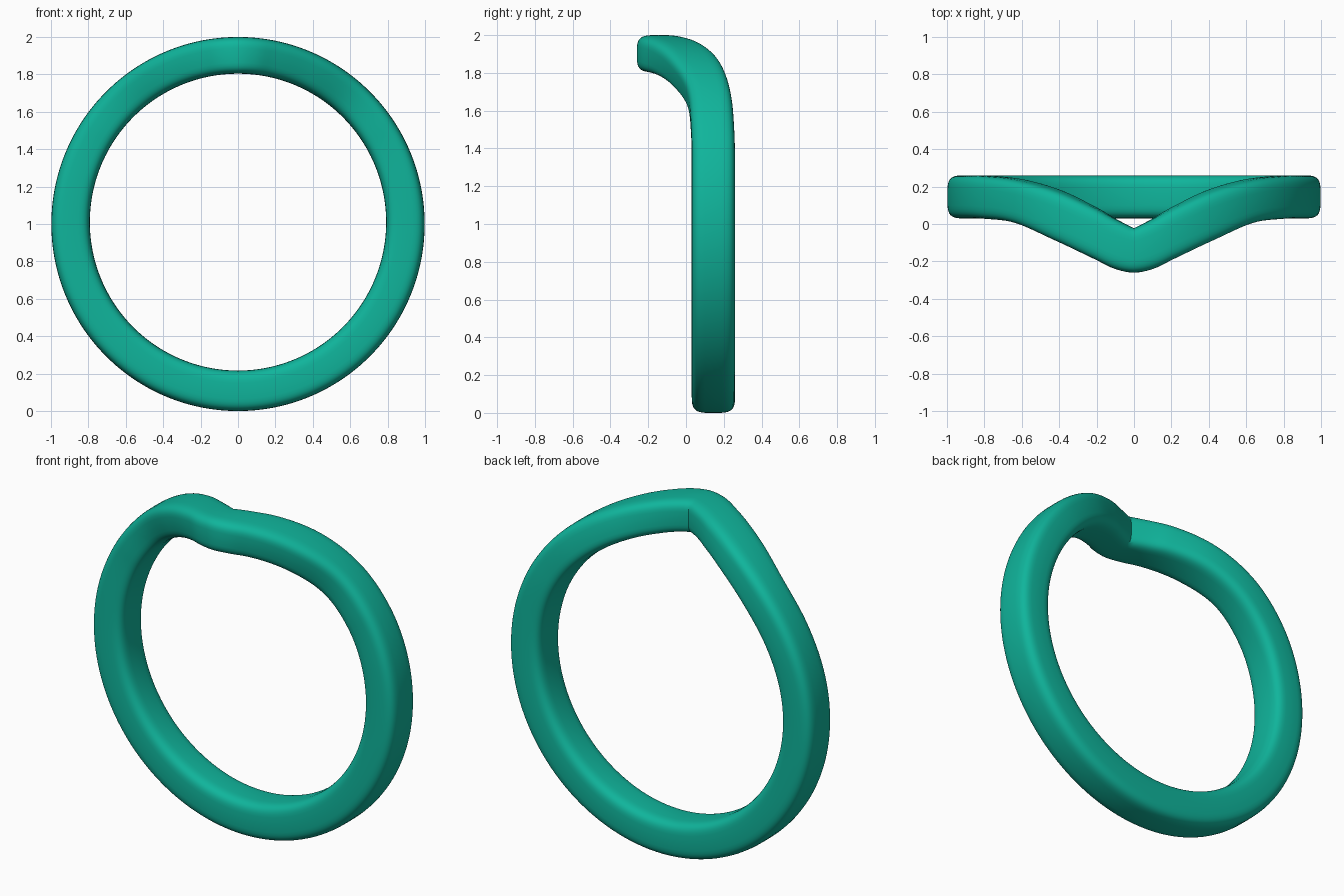
import bpy, bmesh, math

if "Cube" in bpy.data.objects:
    bpy.data.objects.remove(bpy.data.objects["Cube"])

# Edges of the band as (degrees from the top, y): the front dips in a soft V, the back in a sharp V
FRONT = [(0, -0.26), (6.4, -0.24), (12.8, -0.19), (26.4, -0.09), (41.8, 0.003), (58, 0.027), (75, 0.03)]
BACK = [(0, -0.022), (6.4, 0.028), (12.8, 0.085), (26.4, 0.178), (41.8, 0.235), (58, 0.256), (75, 0.26)]


def smooth_curve(pts, t, start_slope):
    """Cubic Hermite curve through the points, level after the last one."""
    if t >= pts[-1][0]:
        return pts[-1][1]

    def slope(i):
        if i == 0:
            return start_slope
        if i == len(pts) - 1:
            return 0.0
        return (pts[i + 1][1] - pts[i - 1][1]) / (pts[i + 1][0] - pts[i - 1][0])

    i = max(k for k in range(len(pts) - 1) if pts[k][0] <= t)
    (x0, y0), (x1, y1) = pts[i], pts[i + 1]
    h = x1 - x0
    s = (t - x0) / h
    return ((2*s**3 - 3*s**2 + 1) * y0 + (s**3 - 2*s**2 + s) * h * slope(i)
            + (3*s**2 - 2*s**3) * y1 + (s**3 - s**2) * h * slope(i + 1))


def soft(v, n=4.0):
    return math.copysign(abs(v) ** (2 / n), v)


STEPS, SIDES = 240, 40
bm = bmesh.new()
rings = []
for k in range(STEPS):
    a = 2 * math.pi * k / STEPS
    deg = math.degrees(min(a, 2 * math.pi - a))
    front = smooth_curve(FRONT, deg, 0.0)
    back = smooth_curve(BACK, deg, 0.0075)
    r_out = 0.998
    r_in = 0.792 + 0.01 * math.cos(a)
    mid_r, half_r = (r_out + r_in) / 2, (r_out - r_in) / 2
    mid_y, half_y = (front + back) / 2, (back - front) / 2
    ring = []
    # Rounded-square cross-section
    for j in range(SIDES):
        p = 2 * math.pi * j / SIDES
        r = mid_r + half_r * soft(math.cos(p))
        y = mid_y + half_y * soft(math.sin(p))
        ring.append(bm.verts.new((r * math.sin(a), y, 1.0 + 1.002 * r * math.cos(a))))
    rings.append(ring)

for k in range(STEPS):
    r0, r1 = rings[k], rings[(k + 1) % STEPS]
    for j in range(SIDES):
        n = (j + 1) % SIDES
        bm.faces.new((r0[j], r0[n], r1[n], r1[j]))
bmesh.ops.recalc_face_normals(bm, faces=bm.faces)

# Ring band
mesh = bpy.data.meshes.new("ring_band")
bm.to_mesh(mesh)
bm.free()
band = bpy.data.objects.new("ring_band", mesh)
bpy.context.collection.objects.link(band)
mat = bpy.data.materials.new("teal")
mat.diffuse_color = (0.005, 0.46, 0.33, 1)
mat.use_nodes = True
mat.node_tree.nodes["Principled BSDF"].inputs["Base Color"].default_value = mat.diffuse_color
mesh.materials.append(mat)
bpy.context.view_layer.objects.active = band
band.select_set(True)
bpy.ops.object.shade_smooth_by_angle(angle=math.radians(40))
